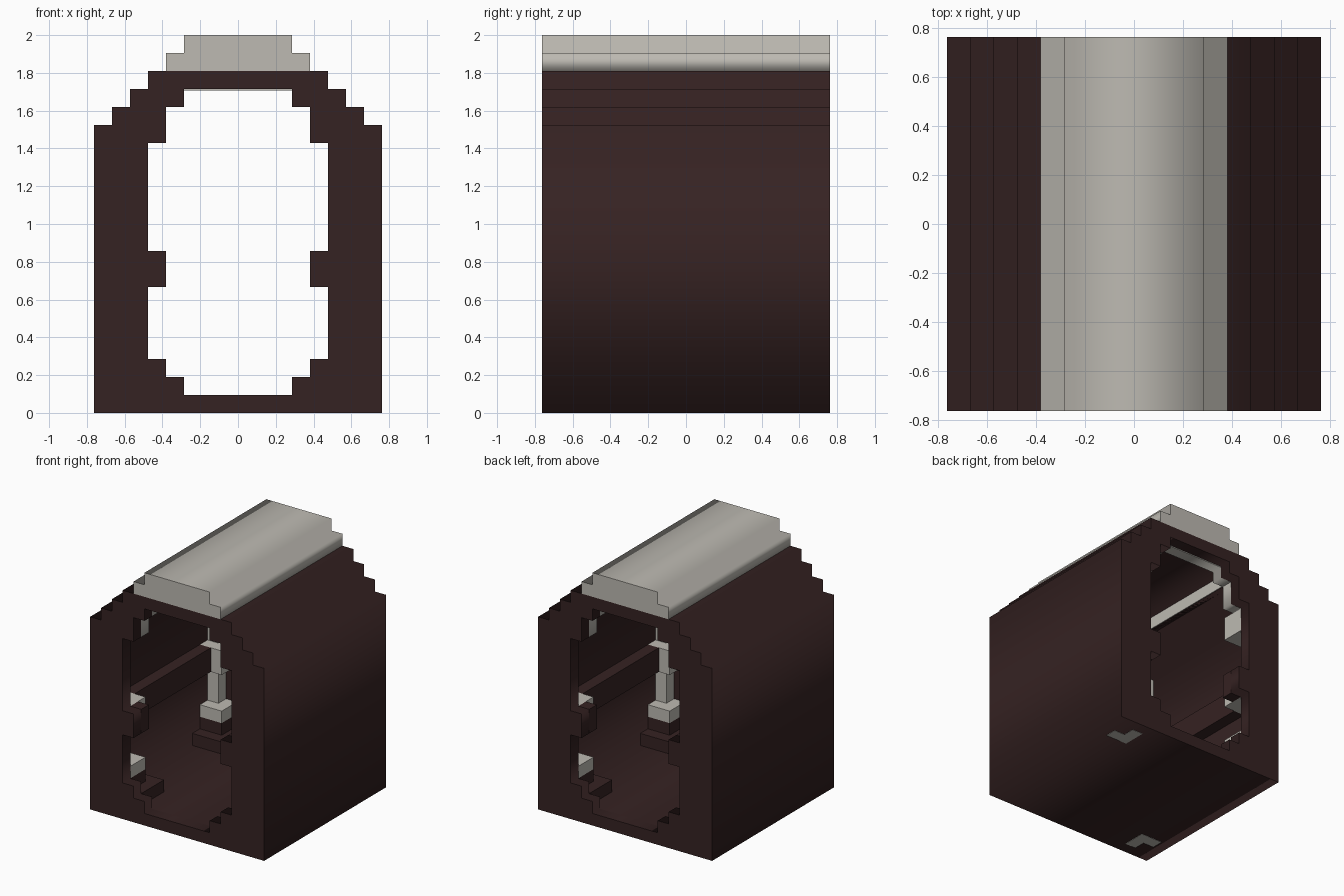
import bpy
import bmesh
from mathutils import Matrix, Vector
from math import pi

V = 2 / 21  # one block unit

cube = bpy.data.objects.get("Cube")
if cube:
    bpy.data.objects.remove(cube, do_unlink=True)


def material(name, color):
    m = bpy.data.materials.new(name)
    m.use_nodes = True
    m.diffuse_color = (*color, 1)
    bsdf = m.node_tree.nodes["Principled BSDF"]
    bsdf.inputs["Base Color"].default_value = (*color, 1)
    bsdf.inputs["Roughness"].default_value = 0.9
    return m


DARK = material("dark brown", (0.036, 0.016, 0.016))
PALE = material("pale stone", (0.51, 0.49, 0.445))


def link(name, mesh, mat):
    mesh.materials.clear()
    mesh.materials.append(mat)
    ob = bpy.data.objects.new(name, mesh)
    bpy.context.collection.objects.link(ob)
    return ob


def stair(steps, base):
    """Symmetric stepped outline from (half width, top height) pairs."""
    right, low = [], base
    for half, top in steps:
        right += [(half, low), (half, top)]
        low = top
    return right + [(-x, z) for x, z in reversed(right)]


def extrude(name, loops, y0, y1, mat):
    """Extrude outlines along y; a second loop becomes a hole."""
    cu = bpy.data.curves.new(name, 'CURVE')
    cu.dimensions, cu.fill_mode = '2D', 'BOTH'
    cu.extrude = (y1 - y0) * V / 2
    for pts in loops:
        sp = cu.splines.new('POLY')
        sp.points.add(len(pts) - 1)
        for p, (x, z) in zip(sp.points, pts):
            p.co = (x * V, z * V, 0, 1)
        sp.use_cyclic_u = True
    tmp = bpy.data.objects.new(name + "_outline", cu)
    bpy.context.collection.objects.link(tmp)
    bpy.context.view_layer.update()
    dg = bpy.context.evaluated_depsgraph_get()
    mesh = bpy.data.meshes.new_from_object(tmp.evaluated_get(dg))
    bpy.data.objects.remove(tmp, do_unlink=True)
    shift = Matrix.Translation((0, (y0 + y1) * V / 2, 0))
    mesh.transform(shift @ Matrix.Rotation(pi / 2, 4, 'X'))
    bm = bmesh.new()
    bm.from_mesh(mesh)
    bmesh.ops.remove_doubles(bm, verts=bm.verts, dist=1e-5)
    bmesh.ops.recalc_face_normals(bm, faces=bm.faces)
    bm.to_mesh(mesh)
    bm.free()
    return link(name, mesh, mat)


def box(name, lo, hi, mat):
    lo, hi = Vector(lo) * V, Vector(hi) * V
    bm = bmesh.new()
    bmesh.ops.create_cube(bm, size=1)
    size = hi - lo
    bmesh.ops.transform(bm, verts=bm.verts, matrix=Matrix.Translation((lo + hi) / 2)
                        @ Matrix.Diagonal((abs(size.x), abs(size.y), abs(size.z), 1)))
    bmesh.ops.recalc_face_normals(bm, faces=bm.faces)
    me = bpy.data.meshes.new(name)
    bm.to_mesh(me)
    bm.free()
    return link(name, me, mat)


def corner_box(name, sx, sy, x, y, z, mat):
    """Box in one corner; x and y count inward from the outer walls."""
    return box(name, (sx * (8 - x[0]), sy * (8 - y[0]), z[0]),
               (sx * (8 - x[1]), sy * (8 - y[1]), z[1]), mat)


# Stepped body and its end frames
outer = stair([(8, 16), (7, 17), (6, 18), (5, 19)], 0)
cavity = stair([(7, 15), (6, 16), (5, 17), (4, 18)], 1)
opening = stair([(3, 2), (4, 3), (5, 7), (4, 9), (5, 15), (4, 17), (3, 18)], 1)
extrude("body_shell", [outer, cavity], -7, 7, DARK)
extrude("front_frame", [outer, opening], -8, -7, DARK)
extrude("back_frame", [outer, opening], 7, 8, DARK)

# Pale roof cap
extrude("roof_cap", [stair([(4, 20), (3, 21)], 19)], -8, 8, PALE)

# Pale arches just behind each frame
arch = stair([(5, 17), (4, 18)], 15) + [
    (-4, 15), (-4, 17), (-3, 17), (-3, 17.93), (3, 17.93), (3, 17), (4, 17), (4, 15)]
for name, sy in (("front", -1), ("back", 1)):
    y0, y1 = sorted((sy * 7, sy * 6))
    extrude(name + "_arch", [arch], y0, y1, PALE)

for side, sx in (("left", 1), ("right", -1)):
    # Rails along the wall and under the ceiling
    box(side + "_wall_rail", (sx * 6, -5, 7), (sx * 7, 5, 9), DARK)
    box(side + "_ceiling_beam", (sx * 3.99, -6, 17), (sx * 4.5, 6, 18), DARK)
    box(side + "_ceiling_strip", (sx * 3.93, -6, 17), (sx * 3.99, 6, 18), PALE)

    for end, sy in (("front", -1), ("back", 1)):
        tag = f"{end}_{side}_"

        # Corner post with stepped foot, collars and shaft
        corner_box(tag + "foot", sx, sy, (1, 4), (1, 4), (1, 2), DARK)
        corner_box(tag + "plinth", sx, sy, (1, 3), (1, 3), (2, 3), DARK)
        corner_box(tag + "base_collar", sx, sy, (1, 3), (1, 3), (3, 4), PALE)
        corner_box(tag + "lower_shaft", sx, sy, (1, 2), (1, 2), (4, 7), PALE)
        corner_box(tag + "middle_collar", sx, sy, (1, 3), (1, 3), (7, 9), PALE)
        corner_box(tag + "upper_shaft", sx, sy, (1, 2), (1, 2), (9, 15), PALE)
        corner_box(tag + "frame_lug", sx, sy, (3, 4), (1, 2), (7, 9), DARK)

        if sx == sy:
            # Pale inlay under the floor, on one diagonal only
            corner_box(tag + "floor_inlay_a", sx, sy, (1, 3), (2, 3), (-0.02, 0.02), PALE)
            corner_box(tag + "floor_inlay_b", sx, sy, (2, 3), (1, 2), (-0.02, 0.02), PALE)
        else:
            corner_box(tag + "capital", sx, sy, (1, 3), (1, 3), (13, 15), PALE)
